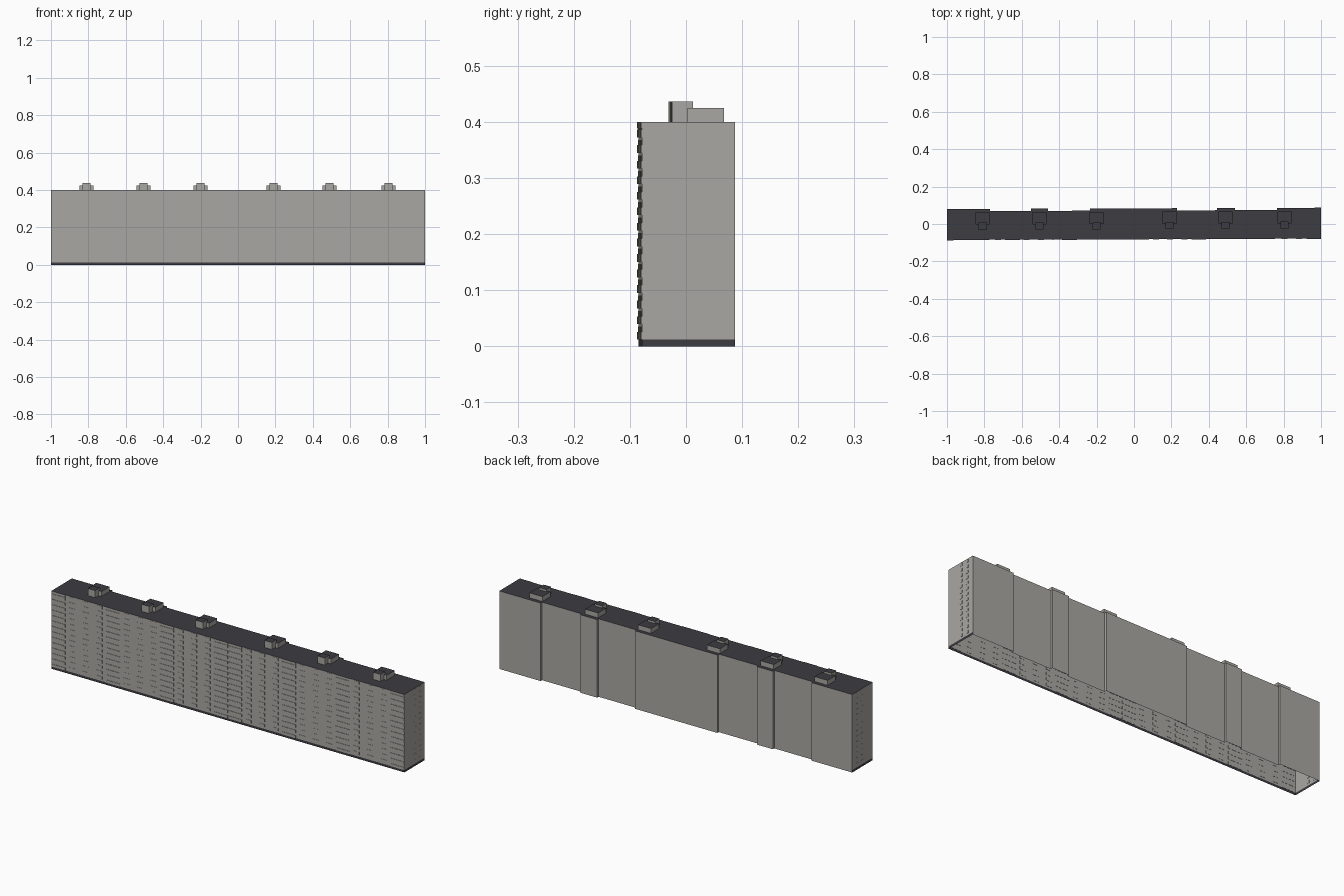
import bpy, bmesh, math
from mathutils import Matrix, Vector

if "Cube" in bpy.data.objects:
    bpy.data.objects.remove(bpy.data.objects["Cube"])

TURN = Matrix.Rotation(0.0035, 4, 'Z')   # block sits very slightly turned
H, BASE, FLOORS = 0.4, 0.012, 14
FRONT, END = -0.0815, 0.999
STEP = (H - BASE) / FLOORS


def material(name, rgb):
    m = bpy.data.materials.new(name)
    m.diffuse_color = (*rgb, 1)
    m.use_nodes = True
    m.node_tree.nodes["Principled BSDF"].inputs["Base Color"].default_value = m.diffuse_color
    return m


WALL = material("concrete_grey", (0.40, 0.39, 0.365))
DARK = material("roof_dark", (0.046, 0.045, 0.054))


def finish(name, bm, rule):
    for f in bm.faces:
        f.normal_update()
        f.material_index = 1 if rule(f) else 0
    bm.transform(TURN)
    me = bpy.data.meshes.new(name)
    bm.to_mesh(me)
    bm.free()
    me.materials.append(WALL)
    me.materials.append(DARK)
    ob = bpy.data.objects.new(name, me)
    bpy.context.collection.objects.link(ob)
    return ob


def add_box(bm, x0, x1, y0, y1, z0, z1):
    m = Matrix.Translation(((x0 + x1) / 2, (y0 + y1) / 2, (z0 + z1) / 2)) \
        @ Matrix.Diagonal((x1 - x0, y1 - y0, z1 - z0, 1))
    bmesh.ops.create_cube(bm, size=1, matrix=m)


def faces_up(f):
    return f.normal.z > 0.5


# Main block: stepped back outline, open underneath, dark roof and plinth
steps = [(-0.77, 0.0835), (-0.55, 0.072), (-0.46, 0.0835), (-0.235, 0.072),
         (0.23, 0.0835), (0.445, 0.072), (0.54, 0.0835), (0.765, 0.072), (END, 0.0835)]
back, x = [], -END
for x_end, y in steps:
    back += [(x, y), (x_end, y)]
    x = x_end
outline = [(-END, FRONT), (END, FRONT)] + back[::-1]
bm = bmesh.new()
rings = [[bm.verts.new((px, py, z)) for px, py in outline] for z in (0, BASE, H)]
n = len(outline)
for low, high in zip(rings, rings[1:]):
    for i in range(n):
        j = (i + 1) % n
        bm.faces.new((low[i], low[j], high[j], high[i]))
bm.faces.new(rings[-1])


def roof_or_plinth(f):
    c = f.calc_center_median()
    on_back = f.normal.y > 0.5 or (abs(c.x) < 0.9 and c.y > 0)
    return faces_up(f) or (c.z < BASE and not on_back)


finish("main_block", bm, roof_or_plinth)

# Front balcony panels and window sills, repeated on every floor
balconies = [-0.96, -0.65, -0.345, -0.04, 0.04, 0.345, 0.65, 0.96]
windows = []
for a, b in zip(balconies, balconies[1:]):
    if b - a > 0.2:
        windows += [a + (b - a) * t for t in (0.25, 0.5, 0.75)]
panels, sills = bmesh.new(), bmesh.new()
for k in range(FLOORS):
    z = BASE + k * STEP
    for x in balconies:
        add_box(panels, max(x - 0.039, -END), min(x + 0.039, END),
                FRONT - 0.002, FRONT + 0.001, z, z + STEP * 0.5)
    for x in windows:
        add_box(sills, x - 0.016, x + 0.016, FRONT - 0.0012, FRONT + 0.001,
                z + STEP * 0.35, z + STEP * 0.85)
finish("balcony_panels", panels, lambda f: False)
finish("front_window_panels", sills, lambda f: False)

# Cap over the top of each balcony column
bm = bmesh.new()
for x in balconies:
    add_box(bm, max(x - 0.039, -END), min(x + 0.039, END),
            FRONT - 0.002, FRONT + 0.001, H - 0.012, H)
finish("balcony_caps", bm, faces_up)

# Window panels on both end walls
bm = bmesh.new()
for k in range(FLOORS):
    z = BASE + k * STEP + STEP * 0.35
    for s in (-1, 1):
        for y in (0.005, 0.045):
            xs = sorted((s * (END - 0.001), s * 1.0))
            add_box(bm, *xs, y - 0.008, y + 0.008, z, z + STEP * 0.5)
finish("end_window_panels", bm, lambda f: False)

# Rooftop lift houses: a wide low box with a narrow taller one in front
for i, x in enumerate((-0.81, -0.505, -0.2, 0.19, 0.49, 0.805)):
    bm = bmesh.new()
    add_box(bm, x - 0.037, x + 0.037, 0.0, 0.065, H - 0.002, 0.425)
    add_box(bm, x - 0.021, x + 0.021, -0.028, 0.01, H - 0.002, 0.436)
    finish(f"lift_house_{i + 1}", bm, faces_up)
